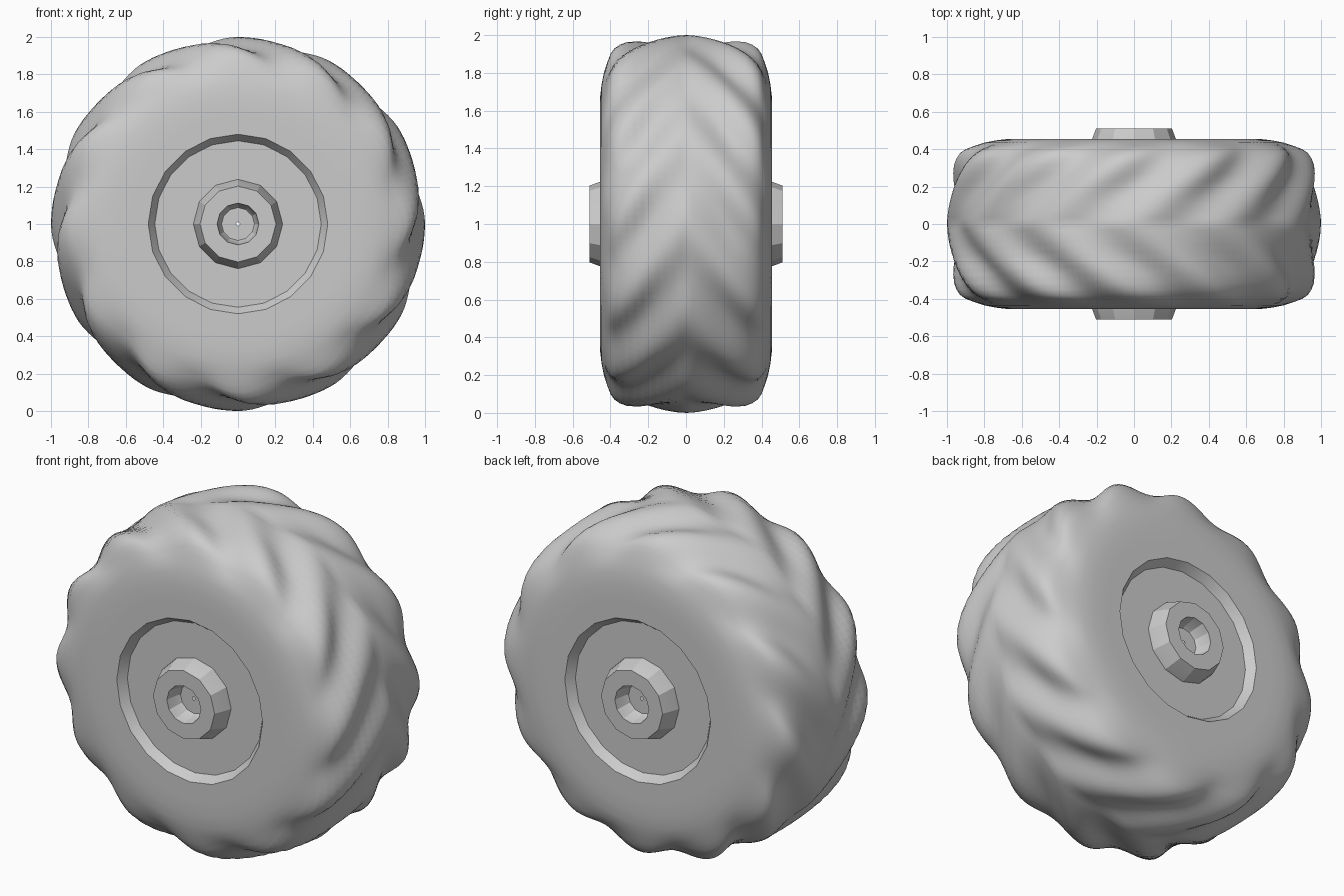
import bpy, bmesh
from math import pi, sin, cos, radians

if "Cube" in bpy.data.objects:
    bpy.data.objects.remove(bpy.data.objects["Cube"])

SEG = 160       # tyre segments
RIM = 20        # sides of the rim recess
LUGS = 12       # chevron lugs around the tyre


def smoothstep(a, b, x):
    t = max(0.0, min(1.0, (x - a) / (b - a)))
    return t * t * (3 - 2 * t)


def lathe(name, profile, seg, radius=None, cap=False, angle=30):
    """Revolve (radius, y) points about the wheel axle; radius() may reshape each point."""
    bm = bmesh.new()
    rings = []
    for i, (r, y) in enumerate(profile):
        ring = []
        for k in range(seg):
            a = 2 * pi * k / seg
            q = radius(i, r, y, a) if radius else r
            ring.append(bm.verts.new((q * sin(a), y, 1 + q * cos(a))))
        rings.append(ring)
    for a, b in zip(rings, rings[1:]):
        for k in range(seg):
            n = (k + 1) % seg
            bm.faces.new((a[k], a[n], b[n], b[k]))
    if cap:
        bm.faces.new(rings[0])
        bm.faces.new(rings[-1])
    bmesh.ops.recalc_face_normals(bm, faces=bm.faces)
    mesh = bpy.data.meshes.new(name)
    bm.to_mesh(mesh)
    bm.free()
    ob = bpy.data.objects.new(name, mesh)
    bpy.context.collection.objects.link(ob)
    bpy.context.view_layer.objects.active = ob
    ob.select_set(True)
    bpy.ops.object.shade_smooth_by_angle(angle=radians(angle))
    ob.select_set(False)
    return ob


# Tyre cross-section from the front bead over the tread to the back bead
half = [(0.48, 0.455), (0.58, 0.455), (0.67, 0.455), (0.74, 0.447), (0.80, 0.435),
        (0.86, 0.415), (0.90, 0.40), (0.93, 0.38), (0.952, 0.35), (0.968, 0.315),
        (0.979, 0.27), (0.985, 0.23), (0.988, 0.19), (0.991, 0.15), (0.994, 0.11),
        (0.997, 0.07), (0.999, 0.035)]
tyre_profile = [(r, -y) for r, y in half] + [(1.0, 0.0)] + half[::-1]


def tread(i, r, y, a):
    # bead follows the polygonal rim edge
    if i in (0, len(tyre_profile) - 1):
        step = 2 * pi / RIM
        return r * cos(step / 2) / cos(a % step - step / 2)
    # chevron grooves sweep towards the shoulders and fade into the sidewall
    groove = 0.5 - 0.5 * cos(LUGS * (a - 1.3 * abs(y)))
    depth = 0.03 + 0.025 * smoothstep(0.05, 0.25, abs(y))
    return r - depth * smoothstep(0.76, 0.93, r) * groove


lathe("tyre", tyre_profile, SEG, radius=tread, angle=40)

# Recessed rim dish and hub with a blind axle hole, on both sides
for side, s in (("front", -1), ("back", 1)):
    lathe("rim_" + side, [(0.48, s * 0.455), (0.445, s * 0.405), (0.02, s * 0.405)],
          RIM, angle=30)
    lathe("hub_" + side, [(0.24, s * 0.40), (0.235, s * 0.425), (0.203, s * 0.51),
                          (0.112, s * 0.51), (0.098, s * 0.43), (0.088, s * 0.415),
                          (0.01, s * 0.415)], 12, angle=25)
